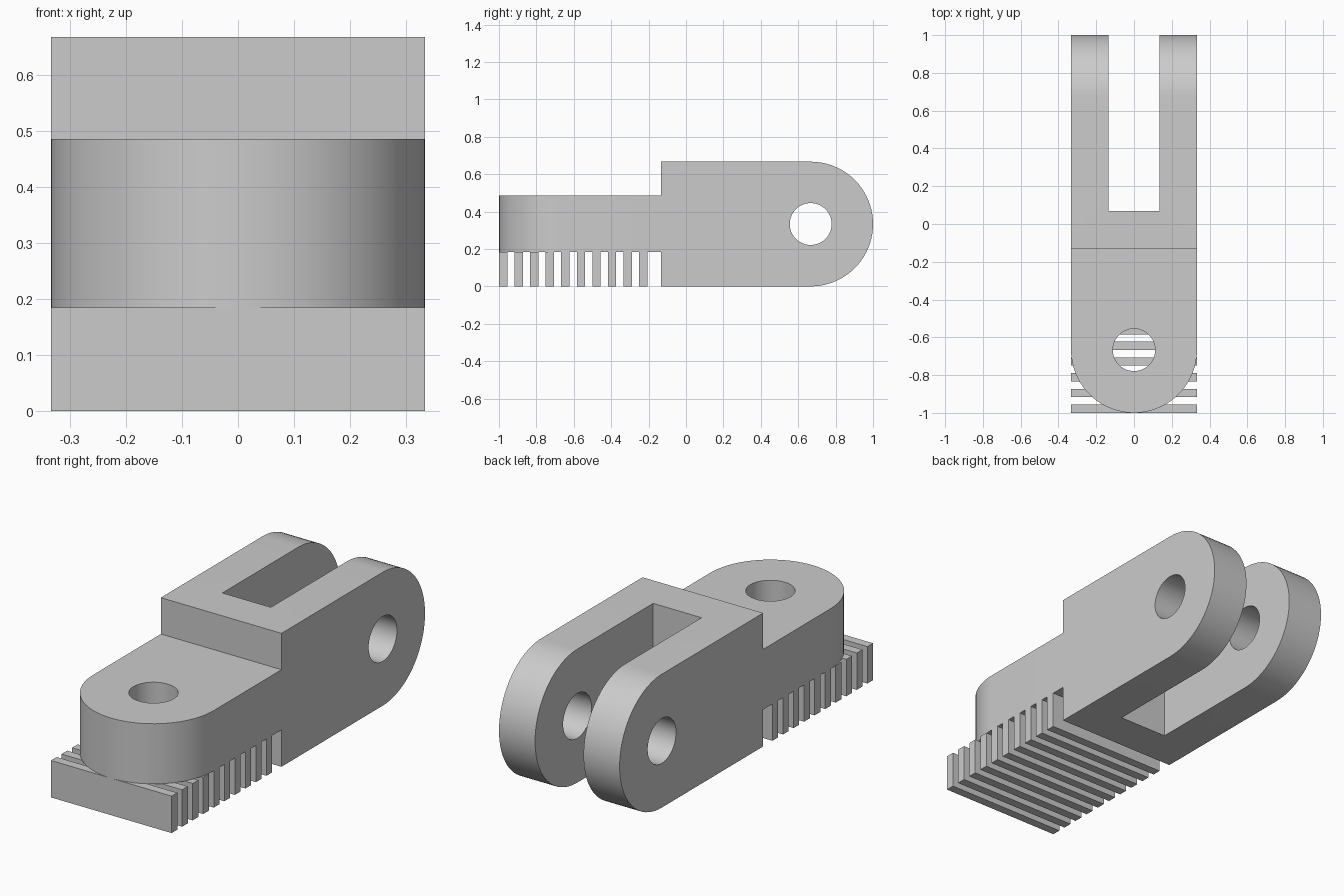
import bpy, bmesh, math

if "Cube" in bpy.data.objects:
    bpy.data.objects.remove(bpy.data.objects["Cube"], do_unlink=True)

R = 1 / 3            # half width and end radius
HOLE = 0.112         # pin hole radius
STEP = -0.133        # where the arm meets the fork block

grey = bpy.data.materials.new("plain grey")
grey.use_nodes = True
grey.diffuse_color = (0.6, 0.6, 0.6, 1)
grey.node_tree.nodes["Principled BSDF"].inputs["Base Color"].default_value = (0.6, 0.6, 0.6, 1)


def finish(name, bm):
    bmesh.ops.recalc_face_normals(bm, faces=bm.faces)
    mesh = bpy.data.meshes.new(name)
    bm.to_mesh(mesh)
    bm.free()
    mesh.materials.append(grey)
    obj = bpy.data.objects.new(name, mesh)
    bpy.context.collection.objects.link(obj)
    return obj


def prism(name, points, offset):
    """Extrude a closed outline of 3D points along an offset."""
    bm = bmesh.new()
    face = bm.faces.new([bm.verts.new(p) for p in points])
    new = bmesh.ops.extrude_face_region(bm, geom=[face])["geom"]
    bmesh.ops.translate(bm, vec=offset, verts=[v for v in new if isinstance(v, bmesh.types.BMVert)])
    return finish(name, bm)


def box(name, x, y, z):
    return prism(name, [(x[0], y[0], z[0]), (x[1], y[0], z[0]),
                        (x[1], y[1], z[0]), (x[0], y[1], z[0])], (0, 0, z[1] - z[0]))


def arc(radius, start, sweep, steps):
    return [(radius * math.cos(start + sweep * i / steps),
             radius * math.sin(start + sweep * i / steps)) for i in range(steps + 1)]


def combine(obj, other, operation):
    """Apply a boolean and discard the helper."""
    other.hide_render = True
    mod = obj.modifiers.new(operation, "BOOLEAN")
    mod.operation, mod.object, mod.solver = operation, other, "EXACT"
    bpy.context.view_layer.objects.active = obj
    bpy.ops.object.modifier_apply(modifier=mod.name)
    bpy.data.objects.remove(other, do_unlink=True)


half_round = arc(R, -math.pi / 2, math.pi, 40)
hole_ring = arc(HOLE, 0, 2 * math.pi, 48)[:-1]

# Fork block with a rounded back end
side = [(-R, STEP, 0)] + [(-R, 1 - R + a, R + b) for a, b in half_round] + [(-R, STEP, 2 * R)]
body = prism("hinge_body", side, (2 * R, 0, 0))

# Flat arm with a rounded front end
plan = [(R, 0, 0.184)] + [(-b, R - 1 - a, 0.184) for a, b in half_round[::1]] + [(-R, 0, 0.184)]
plan = [(R, -0.03, 0.184)] + plan[1:-1] + [(-R, -0.03, 0.184)]
arm = prism("arm", plan, (0, 0, 0.301))
combine(body, arm, "UNION")

# Fork slot and the two pin holes
combine(body, box("slot", (-0.134, 0.134), (0.068, 1.2), (-0.2, 1)), "DIFFERENCE")
pin = prism("cross_pin", [(-1, 1 - R + a, R + b) for a, b in hole_ring], (2, 0, 0))
combine(body, pin, "DIFFERENCE")
pin = prism("upright_pin", [(a, R - 1 + b, 0.1) for a, b in hole_ring], (0, 0, 0.8))
combine(body, pin, "DIFFERENCE")

# Row of thin support fins beneath the arm
fins = box("support_fins", (-R, R), (-1, -0.9555), (0, 0.1845))
row = fins.modifiers.new("row", "ARRAY")
row.count = 10
row.use_relative_offset = False
row.use_constant_offset = True
row.constant_offset_displace = (0, 0.0832, 0)

# Smooth the curved walls, keep edges sharp
bpy.ops.object.select_all(action="DESELECT")
body.select_set(True)
bpy.context.view_layer.objects.active = body
bpy.ops.object.shade_smooth_by_angle(angle=math.radians(30))
